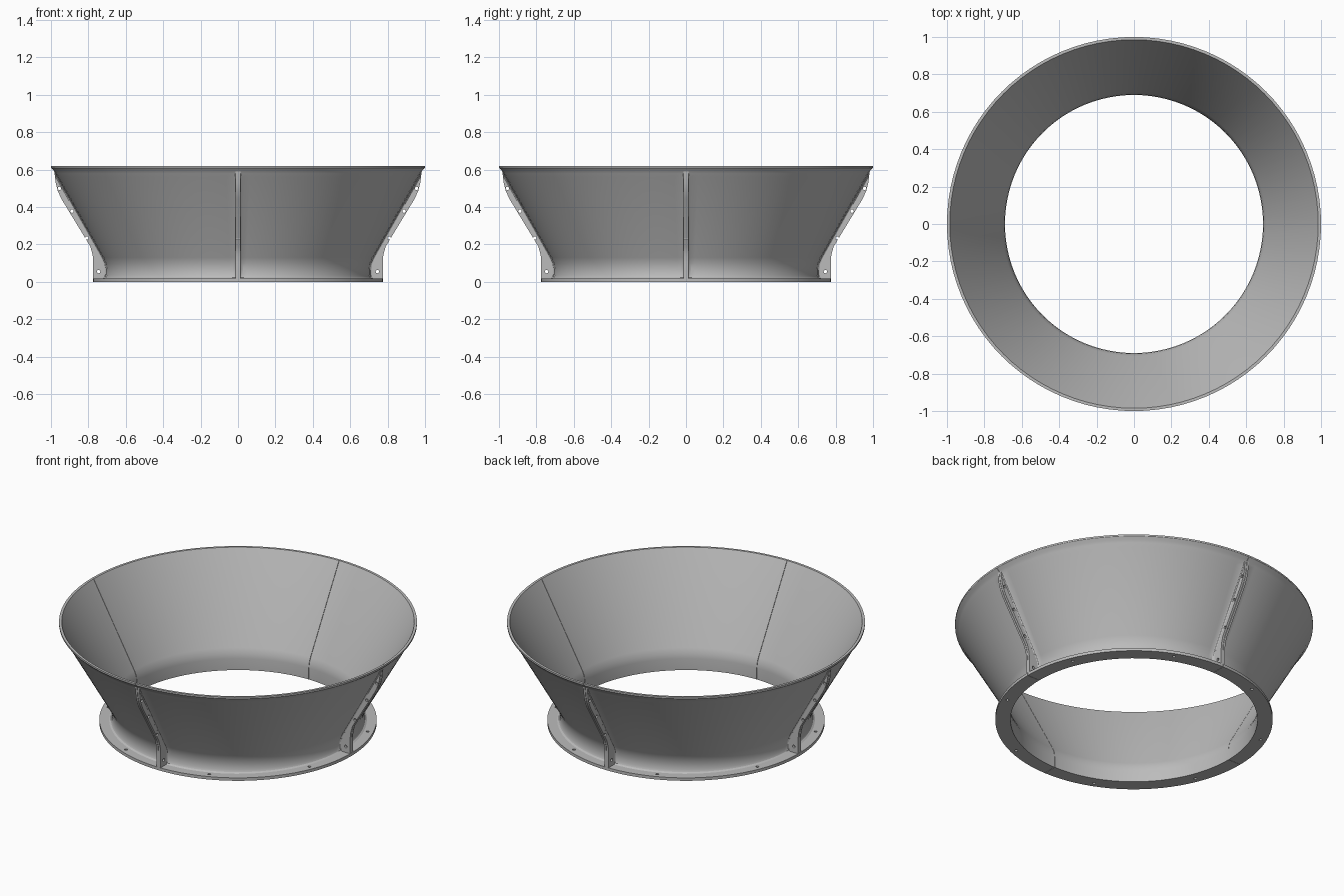
import bpy, bmesh, math
from mathutils import Matrix, Vector

cube = bpy.data.objects.get("Cube")
if cube:
    bpy.data.objects.remove(cube, do_unlink=True)

steel = bpy.data.materials.new("grey_metal")
steel.use_nodes = True
GREY = (0.5, 0.5, 0.5, 1)
steel.diffuse_color = GREY
steel.node_tree.nodes["Principled BSDF"].inputs["Base Color"].default_value = GREY

GAP = 0.001      # half of the seam between neighbouring segments
PLATE = 0.013    # side flange thickness
BASE = 0.018     # bottom flange thickness
STEPS = 24       # facets per quarter
HOLE = 0.009


def place_quarters(name, mesh):
    """Put four rotated copies of a quarter mesh round the ring."""
    mesh.materials.clear()
    mesh.materials.append(steel)
    for k in range(4):
        ob = bpy.data.objects.new(f"{name}_{k + 1}", mesh)
        ob.rotation_euler.z = k * math.pi / 2
        bpy.context.collection.objects.link(ob)
        if k == 0:
            bpy.ops.object.select_all(action='DESELECT')
            ob.select_set(True)
            bpy.context.view_layer.objects.active = ob
            bpy.ops.object.shade_smooth_by_angle(angle=math.radians(28))


def circle(x, y, r=HOLE, n=12):
    return [(x + r * math.cos(2 * math.pi * i / n), y + r * math.sin(2 * math.pi * i / n))
            for i in range(n)]


def plate_mesh(outlines, thickness, matrix):
    """Flat plate from an outline plus hole outlines."""
    cu = bpy.data.curves.new("plate", 'CURVE')
    cu.dimensions, cu.fill_mode, cu.extrude = '2D', 'BOTH', thickness / 2
    for pts in outlines:
        sp = cu.splines.new('POLY')
        sp.points.add(len(pts) - 1)
        for p, (x, y) in zip(sp.points, pts):
            p.co = (x, y, 0, 1)
        sp.use_cyclic_u = True
    ob = bpy.data.objects.new("plate", cu)
    bpy.context.collection.objects.link(ob)
    mesh = bpy.data.meshes.new_from_object(ob.evaluated_get(bpy.context.evaluated_depsgraph_get()))
    bpy.data.objects.remove(ob, do_unlink=True)
    bm = bmesh.new()
    bm.from_mesh(mesh)
    bmesh.ops.remove_doubles(bm, verts=bm.verts, dist=1e-5)
    bm.transform(matrix)
    bmesh.ops.recalc_face_normals(bm, faces=bm.faces)
    bm.to_mesh(mesh)
    bm.free()
    return mesh


# Cone wall: closed profile (radius, height, fillet amount), swept over a quarter
profile = [
    (0.69, 0, 0), (0.703, 0, 0), (0.722, 0.017, 0), (0.711, 0.024, 0), (0.705, 0.036, 1),
    (0.705, 0.07, 1), (0.708, 0.098, 1), (0.722, 0.13, 1), (0.965, 0.56, 1), (0.977, 0.58, 0),
    (0.985, 0.595, 0), (0.998, 0.607, 0), (1.0, 0.61, 0), (1.0, 0.62, 0),
    (0.985, 0.62, 0), (0.707, 0.13, 0), (0.694, 0.1, 0), (0.69, 0.07, 0)]
edge = [(GAP, 1), (GAP + PLATE, 1), (GAP + PLATE + 0.003, 0.4), (GAP + PLATE + 0.01, 0)]

bm = bmesh.new()
columns = []


def add_column(angle_of, amount):
    col = []
    for r, z, f in profile:
        a = angle_of(r)
        rr = r + 0.01 * f * amount
        col.append(bm.verts.new((rr * math.cos(a), rr * math.sin(a), z)))
    columns.append(col)


for off, amt in edge:
    add_column(lambda r: math.asin(off / r), amt)
for i in range(1, STEPS):
    add_column(lambda r: i * math.pi / 2 / STEPS, 0)
for off, amt in reversed(edge):
    add_column(lambda r: math.pi / 2 - math.asin(off / r), amt)
count = len(profile)
for a, b in zip(columns, columns[1:]):
    for j in range(count):
        bm.faces.new((a[j], b[j], b[(j + 1) % count], a[(j + 1) % count]))
bm.faces.new(columns[0])
bm.faces.new(columns[-1])
bmesh.ops.recalc_face_normals(bm, faces=bm.faces)
wall = bpy.data.meshes.new("cone_wall")
bm.to_mesh(wall)
bm.free()
place_quarters("cone_wall", wall)


# Bottom flange: quarter ring with two bolt holes
def arc(r):
    a0 = math.asin(GAP / r)
    angles = [a0] + [i * math.pi / 2 / STEPS for i in range(1, STEPS)] + [math.pi / 2 - a0]
    return [(r * math.cos(a), r * math.sin(a)) for a in angles]


bolts = [circle(0.742 * math.cos(math.radians(d)), 0.742 * math.sin(math.radians(d)))
         for d in (22.5, 67.5)]
ring = plate_mesh([arc(0.775) + arc(0.703)[::-1]] + bolts, BASE,
                  Matrix.Translation((0, 0, BASE / 2)))
place_quarters("bottom_flange", ring)

# Side flanges: bolted ribs along both edges of every segment
rib = [(0.774, 0.01), (0.774, 0.1), (0.777, 0.145), (0.79, 0.19), (0.945, 0.445),
       (0.965, 0.49), (0.975, 0.53), (0.983, 0.6), (0.975, 0.59), (0.7, 0.1), (0.697, 0.01)]
rib_holes = [circle(x, z) for x, z in
             ((0.745, 0.055), (0.808, 0.235), (0.888, 0.378), (0.955, 0.5))]
upright = Matrix.Translation((0, GAP + PLATE / 2, 0)) @ Matrix.Rotation(math.pi / 2, 4, 'X')
swap = Matrix(((0, 1, 0, 0), (1, 0, 0, 0), (0, 0, 1, 0), (0, 0, 0, 1)))
place_quarters("side_flange_a", plate_mesh([rib] + rib_holes, PLATE, upright))
place_quarters("side_flange_b", plate_mesh([rib] + rib_holes, PLATE, swap @ upright))
